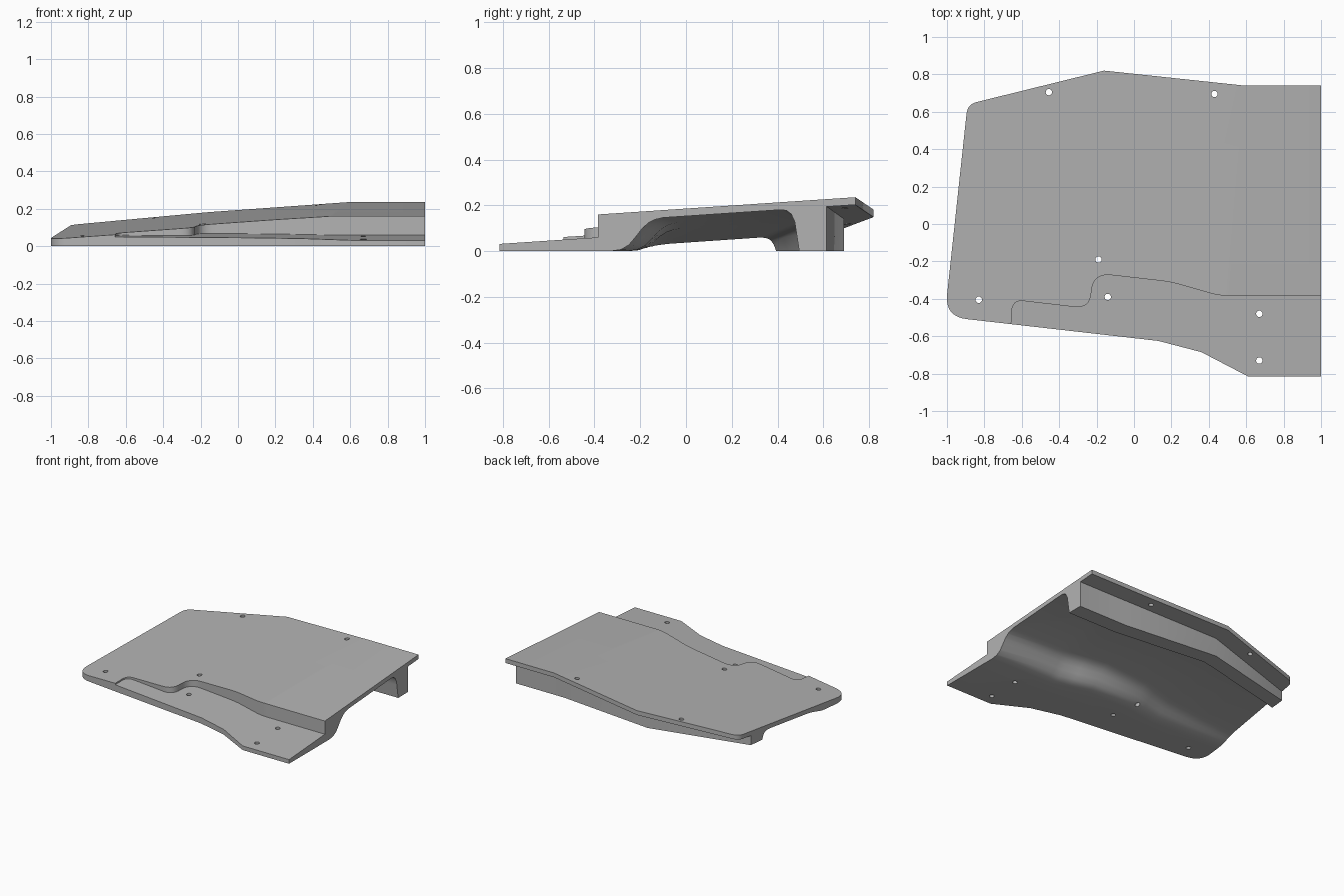
import bpy, bmesh, math
from mathutils import Vector

if "Cube" in bpy.data.objects:
    bpy.data.objects.remove(bpy.data.objects["Cube"])

SHELL = 0.033  # thickness of the sloped deck


def plane_a(x, y):
    return 0.186 + 0.067 * y


def plane_b(x, y):
    return 0.145 + 0.06 * y + 0.078 * x


def lower_deck(x, y):
    return 0.086 + 0.067 * y


def deck_height(x, y):
    return min(plane_a(x, y), plane_b(x, y))


def rounded(corners, steps=8):
    """Polygon from (x, y, setback) corners, with curved corners."""
    result = []
    for i, (x, y, d) in enumerate(corners):
        p = Vector((x, y))
        if d == 0:
            result.append(p)
            continue
        before = Vector(corners[i - 1][:2])
        after = Vector(corners[(i + 1) % len(corners)][:2])
        a = p + (before - p).normalized() * d
        b = p + (after - p).normalized() * d
        for k in range(steps + 1):
            t = k / steps
            result.append(a * (1 - t) ** 2 + p * 2 * t * (1 - t) + b * t * t)
    return result


def make_object(name, bm):
    bmesh.ops.recalc_face_normals(bm, faces=bm.faces)
    mesh = bpy.data.meshes.new(name)
    bm.to_mesh(mesh)
    bm.free()
    obj = bpy.data.objects.new(name, mesh)
    bpy.context.collection.objects.link(obj)
    return obj


def loft(rings):
    """Closed solid through rings of equal point count."""
    bm = bmesh.new()
    rows = [[bm.verts.new(p) for p in ring] for ring in rings]
    for low, high in zip(rows, rows[1:]):
        for i in range(len(low)):
            bm.faces.new((low[i - 1], low[i], high[i], high[i - 1]))
    bm.faces.new(rows[0])
    bm.faces.new(rows[-1])
    bmesh.ops.recalc_face_normals(bm, faces=bm.faces)
    return bm


def prism(points, bottom, top):
    return loft([[(p[0], p[1], z) for p in points] for z in (bottom, top)])


def trim(bm, plane, offset=0, keep_below=True):
    """Slice a solid along a height plane and cap the cut."""
    origin = Vector((0, 0, plane(0, 0) + offset))
    normal = Vector((plane(0, 0) - plane(1, 0), plane(0, 0) - plane(0, 1), 1))
    bmesh.ops.bisect_plane(bm, geom=bm.verts[:] + bm.edges[:] + bm.faces[:],
                           plane_co=origin, plane_no=normal.normalized(),
                           clear_outer=keep_below, clear_inner=not keep_below)
    bmesh.ops.holes_fill(bm, edges=[e for e in bm.edges if e.is_boundary], sides=0)


def interpolate(table, x):
    for (x0, y0), (x1, y1) in zip(table, table[1:]):
        if x <= x1:
            return y0 + (y1 - y0) * (x - x0) / (x1 - x0)
    return table[-1][1]


# Main plate with its sloped, creased top
outline = rounded([
    (1, 0.74, 0), (0.59, 0.74, 0), (-0.16, 0.82, 0), (-0.89, 0.64, 0.05),
    (-1.012, -0.495, 0.12), (0.13, -0.625, 0), (0.36, -0.685, 0),
    (0.61, -0.815, 0), (1, -0.815, 0)])
bm = prism(outline, 0, 0.4)
trim(bm, plane_a)
trim(bm, plane_b)
plate = make_object("deck_plate", bm)
cutters = []

# Curved lower shelf along the front
shelf = rounded([
    (1.1, -0.385, 0), (0.46, -0.385, 0.06), (0.2, -0.31, 0.06),
    (-0.22, -0.262, 0.1), (-0.235, -0.453, 0.085), (-0.65, -0.405, 0.06),
    (-0.66, -0.6, 0), (-0.66, -1, 0), (1.1, -1, 0)])
bm = prism(shelf, -0.1, 0.5)
trim(bm, lower_deck, keep_below=False)
cutters.append(make_object("shelf_cutter", bm))

# Rebate under the back flange
rebate = [(1.1, 0.615), (0.59, 0.615), (-0.16, 0.69), (-1.1, 0.465),
          (-1.1, 1), (1.1, 1)]
bm = prism(rebate, -0.1, 0.5)
trim(bm, plane_a, -SHELL)
trim(bm, plane_b, -SHELL)
cutters.append(make_object("flange_cutter", bm))

# Underside channel running from end to end
front_base = [(-1.1, -0.3), (-0.4, -0.3), (-0.15, -0.25), (0.2, -0.26),
              (0.46, -0.33), (1.1, -0.33)]
leg_front = [(-1.1, 0.35), (-0.16, 0.575), (0.59, 0.495), (1.1, 0.495)]
ramp = [(0, 0), (0.2, 0.05), (0.35, 0.2), (0.48, 0.45), (0.6, 0.7),
        (0.72, 0.87), (0.85, 0.96), (1, 1)]
heel = [(0.08, 1), (0.055, 0.97), (0.035, 0.88), (0.02, 0.7), (0, 0)]
sections = []
for x in (-1.1, -0.7, -0.4, -0.25, -0.15, 0, 0.2, 0.35, 0.46, 0.52, 0.59, 1.1):
    y0, y1 = interpolate(front_base, x), interpolate(leg_front, x)
    ring = [(x, y0, -0.1)]
    for along, up in ramp:
        y = y0 + 0.23 * along
        ring.append((x, y, (deck_height(x, y) - SHELL) * up))
    for back, up in heel:
        y = y1 - back
        ring.append((x, y, (deck_height(x, y) - SHELL) * up))
    ring.append((x, y1, -0.1))
    sections.append(ring)
bm = loft(sections)
bmesh.ops.triangulate(bm, faces=bm.faces[:])
cutters.append(make_object("channel_cutter", bm))

# Bolt holes
for x, y in [(-0.455, 0.705), (0.43, 0.695), (-0.19, -0.19), (-0.14, -0.39),
             (-0.83, -0.405), (0.67, -0.48), (0.67, -0.73)]:
    circle = [(x + 0.017 * math.cos(a * math.tau / 20),
               y + 0.017 * math.sin(a * math.tau / 20)) for a in range(20)]
    cutters.append(make_object("hole_cutter", prism(circle, -0.1, 0.5)))

# Cut everything out of the plate
bpy.context.view_layer.objects.active = plate
plate.select_set(True)
for cutter in cutters:
    cutter.hide_render = True
    mod = plate.modifiers.new(cutter.name, 'BOOLEAN')
    mod.operation = 'DIFFERENCE'
    mod.solver = 'EXACT'
    mod.object = cutter
    bpy.ops.object.modifier_apply(modifier=mod.name)
for cutter in cutters:
    bpy.data.objects.remove(cutter)

# Plain grey finish
grey = bpy.data.materials.new("plain_grey")
grey.use_nodes = True
colour = (0.45, 0.45, 0.45, 1)
grey.diffuse_color = colour
grey.node_tree.nodes["Principled BSDF"].inputs["Base Color"].default_value = colour
plate.data.materials.clear()
plate.data.materials.append(grey)
for face in plate.data.polygons:
    face.material_index = 0
bpy.ops.object.shade_smooth_by_angle(angle=math.radians(30))
